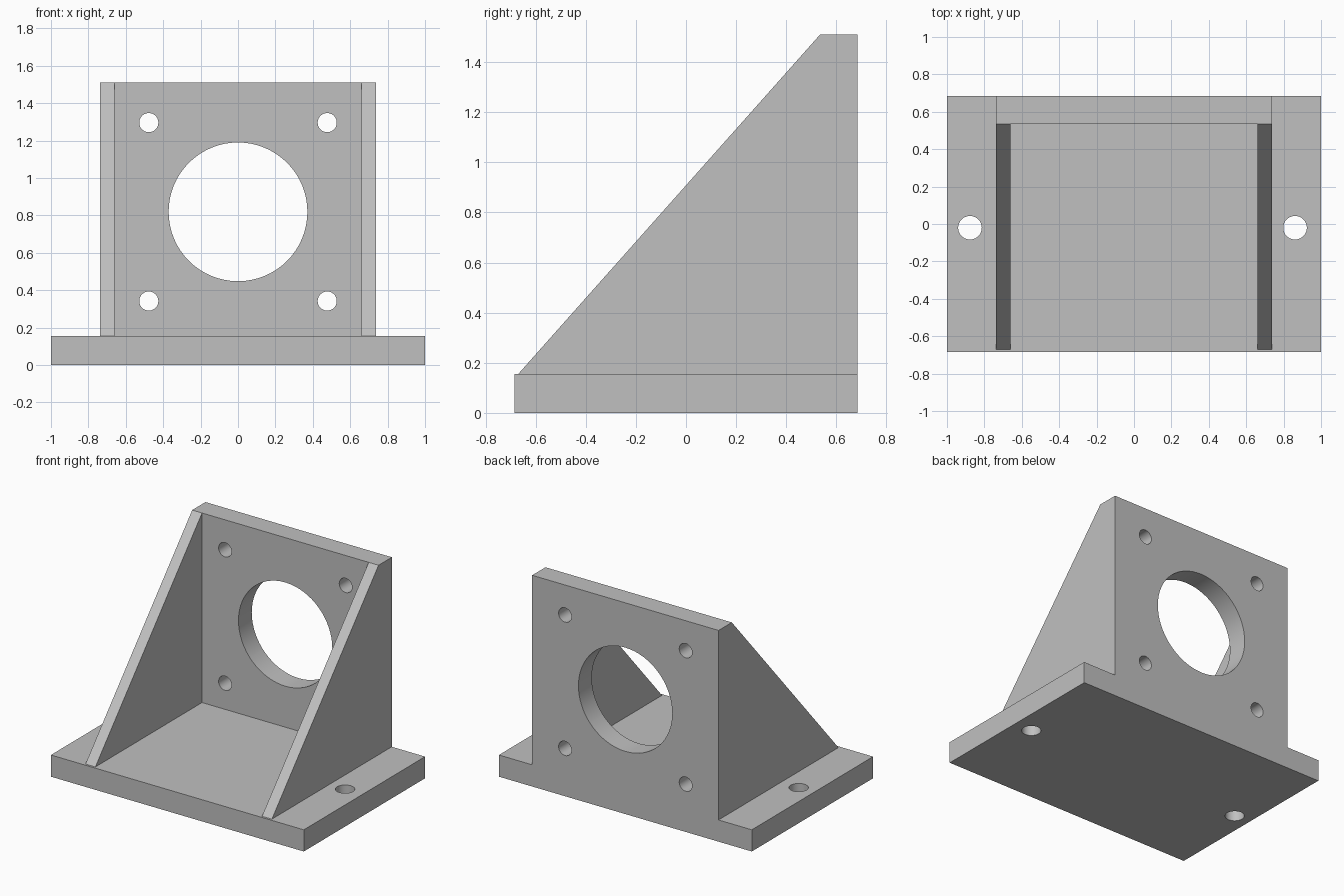
import bpy
import bmesh
from mathutils import Vector
from math import pi

cube = bpy.data.objects.get("Cube")
if cube:
    bpy.data.objects.remove(cube, do_unlink=True)

# Single plain grey material
grey = bpy.data.materials.new("plain grey")
grey.use_nodes = True
colour = (0.53, 0.53, 0.53, 1)
grey.diffuse_color = colour
grey.node_tree.nodes["Principled BSDF"].inputs["Base Color"].default_value = colour

# Main dimensions
HALF_DEPTH = 0.685
BASE_TOP = 0.155
TOP = 1.51
PLATE_HALF = 0.737
PLATE_FRONT = 0.535
RIB = 0.078


def prism(name, profile, x0, x1):
    """Extrude a (y, z) profile along x."""
    bm = bmesh.new()
    face = bm.faces.new([bm.verts.new((x0, y, z)) for y, z in profile])
    ext = bmesh.ops.extrude_face_region(bm, geom=[face])
    moved = [v for v in ext["geom"] if isinstance(v, bmesh.types.BMVert)]
    bmesh.ops.translate(bm, verts=moved, vec=Vector((x1 - x0, 0, 0)))
    bmesh.ops.recalc_face_normals(bm, faces=bm.faces)
    mesh = bpy.data.meshes.new(name)
    bm.to_mesh(mesh)
    bm.free()
    mesh.materials.append(grey)
    obj = bpy.data.objects.new(name, mesh)
    bpy.context.collection.objects.link(obj)
    return obj


def box(name, x0, x1, y0, y1, z0, z1):
    return prism(name, [(y0, z0), (y1, z0), (y1, z1), (y0, z1)], x0, x1)


def drill(obj, location, radius, rotation=(0, 0, 0)):
    """Cut a round through hole, then discard the cutter."""
    bpy.ops.mesh.primitive_cylinder_add(
        vertices=64, radius=radius, depth=0.5, location=location, rotation=rotation)
    cutter = bpy.context.object
    cutter.hide_render = True
    cutter.data.materials.append(grey)
    mod = obj.modifiers.new("hole", "BOOLEAN")
    mod.operation = "DIFFERENCE"
    mod.solver = "EXACT"
    mod.object = cutter
    bpy.ops.object.select_all(action="DESELECT")
    obj.select_set(True)
    bpy.context.view_layer.objects.active = obj
    bpy.ops.object.modifier_apply(modifier=mod.name)
    bpy.data.objects.remove(cutter, do_unlink=True)


def smooth(obj):
    bpy.ops.object.select_all(action="DESELECT")
    obj.select_set(True)
    bpy.context.view_layer.objects.active = obj
    bpy.ops.object.shade_smooth_by_angle(angle=pi / 6)


# Base with two mounting holes
base = box("base_plate", -1, 1, -HALF_DEPTH, HALF_DEPTH, 0, BASE_TOP)
for x in (-0.877, 0.861):
    drill(base, (x, -0.02, BASE_TOP / 2), 0.063)
smooth(base)

# Upright plate with central bore and four bolt holes
upright = box("upright_plate", -PLATE_HALF, PLATE_HALF,
              PLATE_FRONT, HALF_DEPTH, BASE_TOP, TOP)
mid_y = (PLATE_FRONT + HALF_DEPTH) / 2
centre_z = 0.819
drill(upright, (0, mid_y, centre_z), 0.371, (pi / 2, 0, 0))
for sx in (-1, 1):
    for sz in (-1, 1):
        drill(upright, (sx * 0.477, mid_y, centre_z + sz * 0.477), 0.051, (pi / 2, 0, 0))
smooth(upright)

# Sloping side ribs
slope = [(-0.67, BASE_TOP), (PLATE_FRONT, BASE_TOP), (PLATE_FRONT, TOP)]
for side, sx in (("right", -1), ("left", 1)):
    prism(side + "_rib", slope, sx * (PLATE_HALF - RIB), sx * PLATE_HALF)
